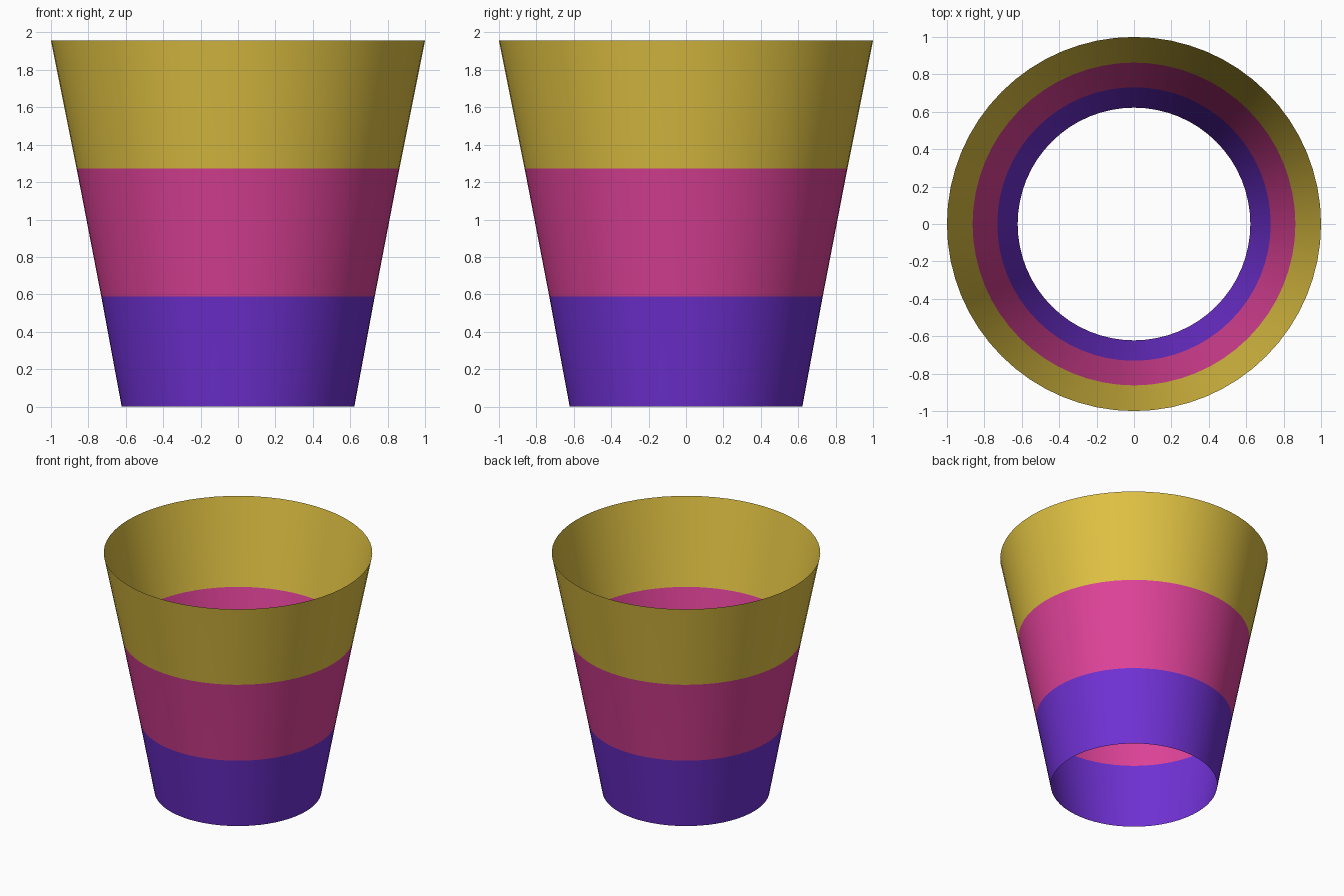
import bpy, bmesh, math

if "Cube" in bpy.data.objects:
    bpy.data.objects.remove(bpy.data.objects["Cube"])

SEGMENTS = 64
# (height, radius) of each ring, bottom to top
RINGS = [(0.0, 0.622), (0.588, 0.731), (1.273, 0.863), (1.957, 1.0)]
# sRGB colours of the bands, bottom to top
BANDS = [("purple", (112, 49, 212)), ("pink", (222, 66, 152)), ("yellow", (224, 194, 67))]


def linear(c):
    c /= 255
    return c / 12.92 if c <= 0.04045 else ((c + 0.055) / 1.055) ** 2.4


# Open tapered sleeve, one surface thick, no floor or lid
mesh = bpy.data.meshes.new("tapered_cup")
cup = bpy.data.objects.new("tapered_cup", mesh)
bpy.context.collection.objects.link(cup)
for name, rgb in BANDS:
    mat = bpy.data.materials.new(name)
    mat.diffuse_color = (*[linear(c) for c in rgb], 1)
    mat.use_nodes = True
    mat.node_tree.nodes["Principled BSDF"].inputs["Base Color"].default_value = mat.diffuse_color
    mesh.materials.append(mat)

bm = bmesh.new()
loops = []
for z, r in RINGS:
    angles = [2 * math.pi * i / SEGMENTS for i in range(SEGMENTS)]
    loops.append([bm.verts.new((r * math.cos(a), r * math.sin(a), z)) for a in angles])

# One colour band between each pair of rings
for band, (low, high) in enumerate(zip(loops, loops[1:])):
    for i in range(SEGMENTS):
        j = (i + 1) % SEGMENTS
        face = bm.faces.new((low[i], low[j], high[j], high[i]))
        face.material_index = band
        face.smooth = True
bm.to_mesh(mesh)
bm.free()
